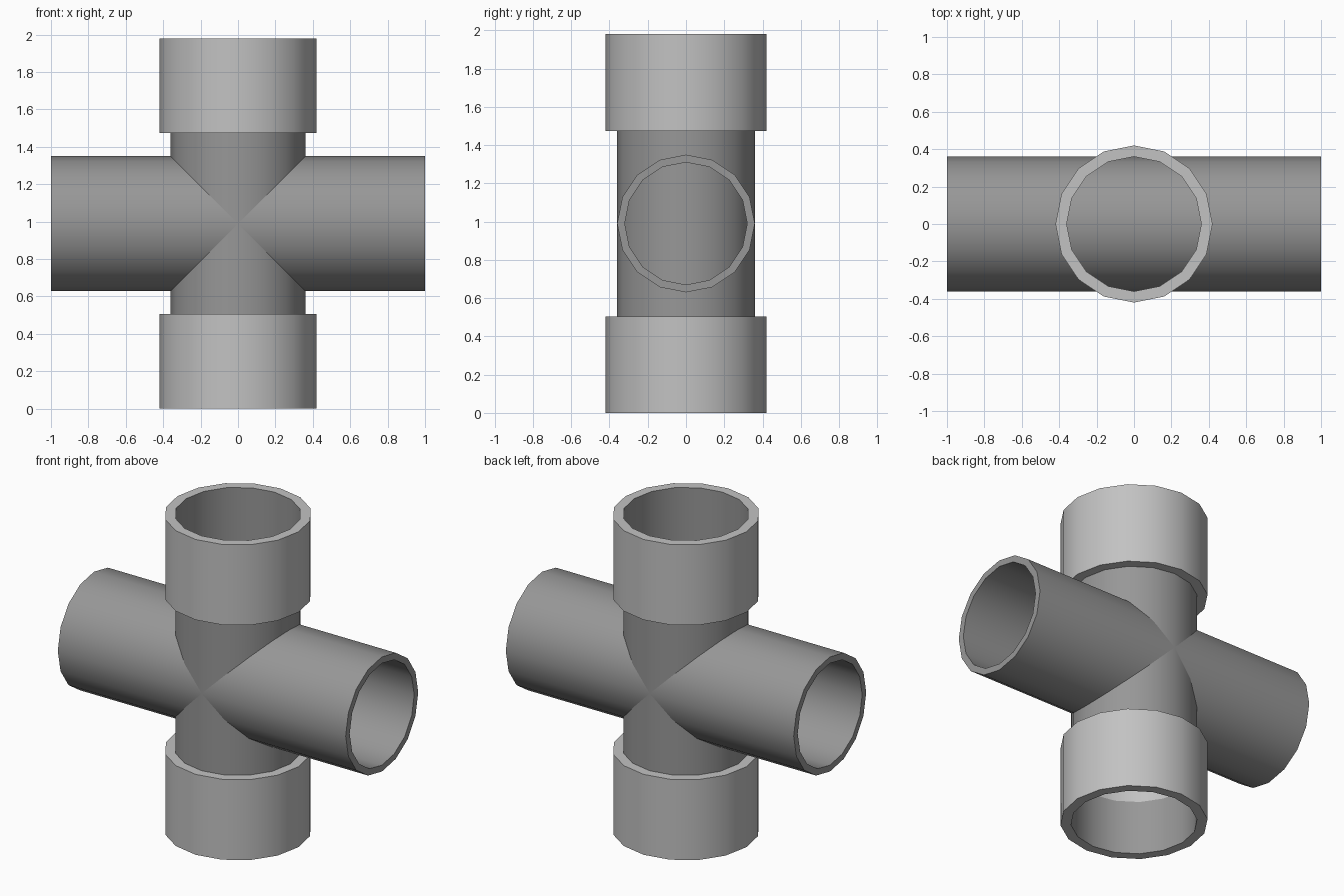
import bpy
import math

if "Cube" in bpy.data.objects:
    bpy.data.objects.remove(bpy.data.objects["Cube"])

SIDES = 16
MID = 0.99        # height of the crossing point
R_PIPE = 0.36
R_BORE = 0.32
R_SOCKET = 0.42


def material(name, value):
    m = bpy.data.materials.new(name)
    m.diffuse_color = (value, value, value, 1)
    m.use_nodes = True
    m.node_tree.nodes["Principled BSDF"].inputs["Base Color"].default_value = m.diffuse_color
    return m


pipe_grey = material("pipe grey", 0.31)
socket_grey = material("socket grey", 0.54)


def lathe(name, profile, mats, slots=None, rotation=(0, 0, 0)):
    """Spin an open (radius, height) profile round z; slots gives a material per segment."""
    verts, faces, index = [], [], []
    for r, z in profile:
        for i in range(SIDES):
            a = 2 * math.pi * i / SIDES
            verts.append((r * math.cos(a), r * math.sin(a), z))
    for k in range(len(profile) - 1):
        for i in range(SIDES):
            j = (i + 1) % SIDES
            faces.append((k * SIDES + i, k * SIDES + j,
                          (k + 1) * SIDES + j, (k + 1) * SIDES + i))
            index.append(slots[k] if slots else 0)
    mesh = bpy.data.meshes.new(name)
    mesh.from_pydata(verts, [], faces)
    for m in mats:
        mesh.materials.append(m)
    for p, s in zip(mesh.polygons, index):
        p.material_index = s
    mesh.update()
    ob = bpy.data.objects.new(name, mesh)
    bpy.context.collection.objects.link(ob)
    ob.location = (0, 0, MID)
    ob.rotation_euler = rotation
    bpy.ops.object.select_all(action='DESELECT')
    ob.select_set(True)
    bpy.context.view_layer.objects.active = ob
    bpy.ops.object.shade_smooth_by_angle(angle=math.radians(35))
    return ob


# Horizontal pipe with a bored opening at each end
lathe("horizontal_pipe",
      [(R_BORE, -0.1), (R_BORE, -1), (R_PIPE, -1),
       (R_PIPE, 1), (R_BORE, 1), (R_BORE, 0.1)],
      [pipe_grey], rotation=(0, math.pi / 2, 0))

# Vertical pipe between the two sockets
lathe("vertical_pipe", [(R_PIPE, -0.485), (R_PIPE, 0.485)], [pipe_grey])

# Wide sockets, with a darker lining inside the mouth
socket = [(R_PIPE, 0.485), (R_SOCKET, 0.485), (R_SOCKET, 0.99),
          (R_PIPE, 0.99), (R_PIPE, 0.65), (R_PIPE, 0.485)]
for name, turn in (("top_socket", 0), ("bottom_socket", math.pi)):
    lathe(name, socket, [socket_grey, pipe_grey], [0, 0, 0, 1, 0],
          rotation=(turn, 0, 0))
